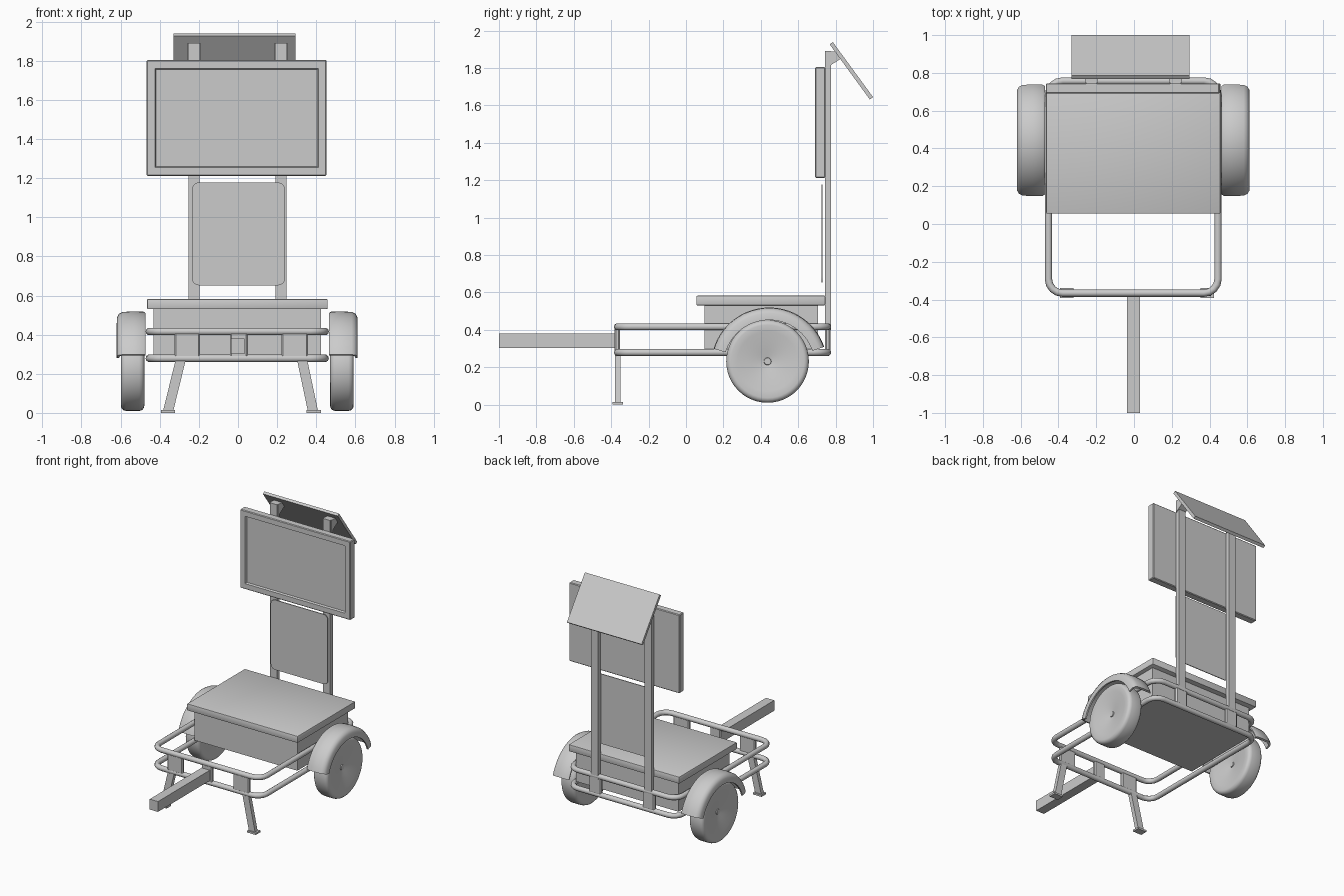
import bpy, bmesh
from math import sin, cos, pi, radians
from mathutils import Vector

if "Cube" in bpy.data.objects:
    bpy.data.objects.remove(bpy.data.objects["Cube"])

CX = -0.004  # centre line of the frame


def finish(name, bm, smooth=True, angle=35):
    bmesh.ops.recalc_face_normals(bm, faces=bm.faces[:])
    me = bpy.data.meshes.new(name)
    bm.to_mesh(me)
    bm.free()
    ob = bpy.data.objects.new(name, me)
    bpy.context.collection.objects.link(ob)
    if smooth:
        bpy.ops.object.select_all(action='DESELECT')
        bpy.context.view_layer.objects.active = ob
        ob.select_set(True)
        bpy.ops.object.shade_smooth_by_angle(angle=radians(angle))
    return ob


def box_bm(x, y, z):
    bm = bmesh.new()
    bmesh.ops.create_cube(bm, size=1)
    for v in bm.verts:
        v.co = Vector([(a + b) / 2 + c * (b - a) for (a, b), c in zip((x, y, z), v.co)])
    return bm


def box(name, x, y, z, bevel=0.0, segs=2):
    bm = box_bm(x, y, z)
    if bevel:
        bmesh.ops.bevel(bm, geom=bm.edges[:], offset=bevel, segments=segs,
                        profile=0.5, affect='EDGES')
    return finish(name, bm)


def prism(name, pts, axis, a, b):
    """Extrude a 2D outline along the x ('X') or y ('Y') axis."""
    bm = bmesh.new()
    mk = (lambda p, t: (t, p[0], p[1])) if axis == 'X' else (lambda p, t: (p[0], t, p[1]))
    f = bm.faces.new([bm.verts.new(mk(p, a)) for p in pts])
    r = bmesh.ops.extrude_face_region(bm, geom=[f])
    d = Vector((b - a, 0, 0)) if axis == 'X' else Vector((0, b - a, 0))
    bmesh.ops.translate(bm, vec=d, verts=[v for v in r['geom'] if isinstance(v, bmesh.types.BMVert)])
    return finish(name, bm)


def rounded(x0, x1, y0, y1, r, n=4):
    """Outline of a rectangle with rounded corners."""
    out = []
    for k, (cx, cy) in enumerate(((x1 - r, y1 - r), (x0 + r, y1 - r), (x0 + r, y0 + r), (x1 - r, y0 + r))):
        for i in range(n + 1):
            a = pi / 2 * (k + i / n)
            out.append((cx + r * cos(a), cy + r * sin(a)))
    return out


def lathe(name, profile, cy, cz, a0, a1, n, closed_profile):
    """Turn (x, radius) points about an axis parallel to x."""
    bm = bmesh.new()
    full = abs(a1 - a0) >= 359.9
    rings = []
    for i in range(n if full else n + 1):
        a = radians(a0 + (a1 - a0) * i / n)
        rings.append([bm.verts.new((x, cy + r * cos(a), cz + r * sin(a))) for x, r in profile])
    m = len(profile)
    for i in range(n):
        p, q = rings[i], rings[(i + 1) % len(rings)]
        for j in range(m if closed_profile else m - 1):
            k = (j + 1) % m
            bm.faces.new((p[j], p[k], q[k], q[j]))
    if not full:
        bm.faces.new(rings[0])
        bm.faces.new(rings[-1])
    bmesh.ops.remove_doubles(bm, verts=bm.verts[:], dist=1e-5)
    return finish(name, bm, angle=40)


# Equipment box and its overhanging lid
box("equipment_box", (-0.432, 0.425), (0.10, 0.705), (0.297, 0.535))
box("box_lid", (-0.465, 0.458), (0.055, 0.745), (0.53, 0.582), 0.006)

# Two tubular rail loops
for name, z in (("upper_rail", 0.416), ("lower_rail", 0.279)):
    cu = bpy.data.curves.new(name, 'CURVE')
    cu.dimensions = '3D'
    cu.bevel_depth = 0.0195
    cu.bevel_resolution = 3
    sp = cu.splines.new('POLY')
    pts = rounded(CX - 0.449, CX + 0.449, -0.366, 0.757, 0.075)
    sp.points.add(len(pts) - 1)
    for p, (x, y) in zip(sp.points, pts):
        p.co = (x, y, z, 1)
    sp.use_cyclic_u = True
    sp.use_smooth = True
    bpy.context.collection.objects.link(bpy.data.objects.new(name, cu))

# Plates joining the rails, front and back
for name, x0, x1 in (("left", -0.325, -0.195), ("middle", -0.04, 0.05), ("right", 0.223, 0.357)):
    box("front_plate_" + name, (x0, x1), (-0.382, -0.354), (0.283, 0.412), 0.008, 1)
for name, x in (("left", -0.225), ("right", 0.22)):
    box("rear_plate_" + name, (x - 0.05, x + 0.05), (0.742, 0.772), (0.283, 0.412), 0.008, 1)

# Tow bar
box("tow_bar", (-0.036, 0.033), (-1.0, -0.36), (0.302, 0.38))

# Splayed front legs with foot pads
for name, top, bot, pad in (("left", -0.292, -0.357, -0.357), ("right", 0.327, 0.383, 0.387)):
    prism("front_leg_" + name, [(bot - 0.026, 0.01), (bot + 0.026, 0.01),
                                (top + 0.026, 0.275), (top - 0.026, 0.275)], 'Y', -0.38, -0.35)
    box("foot_pad_" + name, (pad - 0.036, pad + 0.036), (-0.392, -0.338), (0.0, 0.014))

# Wheels: rounded tyre, dished disc, small hub
half = [(0.036, 0.0), (0.036, 0.018), (0.03, 0.02), (0.038, 0.06), (0.048, 0.11), (0.055, 0.16),
        (0.06, 0.195), (0.057, 0.207), (0.048, 0.217), (0.034, 0.221)]
wheel = half + [(-x, r) for x, r in reversed(half)]
# Mudguards: curved strip with a rounded outer skirt
guard = [(0.468, 0.302), (0.478, 0.309), (0.53, 0.311), (0.585, 0.308), (0.605, 0.298), (0.615, 0.28),
         (0.616, 0.244), (0.604, 0.244), (0.602, 0.276), (0.592, 0.288), (0.57, 0.295), (0.468, 0.295)]
for name, s in (("left", -1), ("right", 1)):
    lathe("wheel_" + name, [(CX + s * 0.535 + x, r) for x, r in wheel], 0.436, 0.231, 0, 360, 48, False)
    lathe("mudguard_" + name, [(CX + s * x, r) for x, r in guard], 0.445, 0.208, 19, 163, 28, True)

# Mast posts and the wedges holding the solar panel
for name, x in (("left", -0.225), ("right", 0.22)):
    box("mast_post_" + name, (x - 0.029, x + 0.029), (0.742, 0.774), (0.40, 1.89))
    prism("panel_wedge_" + name, [(0.75, 1.89), (0.81, 1.888), (0.832, 1.852), (0.79, 1.825), (0.75, 1.80)],
          'X', x - 0.034, x + 0.034)

# Tilted solar panel
prism("solar_panel", [(0.768, 1.926), (0.785, 1.938), (1.0, 1.644), (0.983, 1.631)], 'X', -0.33, 0.293)

# Display cabinet with a recessed screen
bm = box_bm((-0.467, 0.453), (0.69, 0.745), (1.212, 1.804))
bmesh.ops.bevel(bm, geom=bm.edges[:], offset=0.005, segments=1, affect='EDGES')
bm.normal_update()
front = min(bm.faces, key=lambda f: f.calc_center_median().y)
bmesh.ops.inset_region(bm, faces=[front], thickness=0.053)
bmesh.ops.inset_region(bm, faces=[front], thickness=0.008, depth=-0.014)
finish("display_cabinet", bm, smooth=False)

# Thin sign plate with rounded corners
prism("sign_plate", rounded(-0.235, 0.24, 0.652, 1.178, 0.035), 'Y', 0.725, 0.731)
